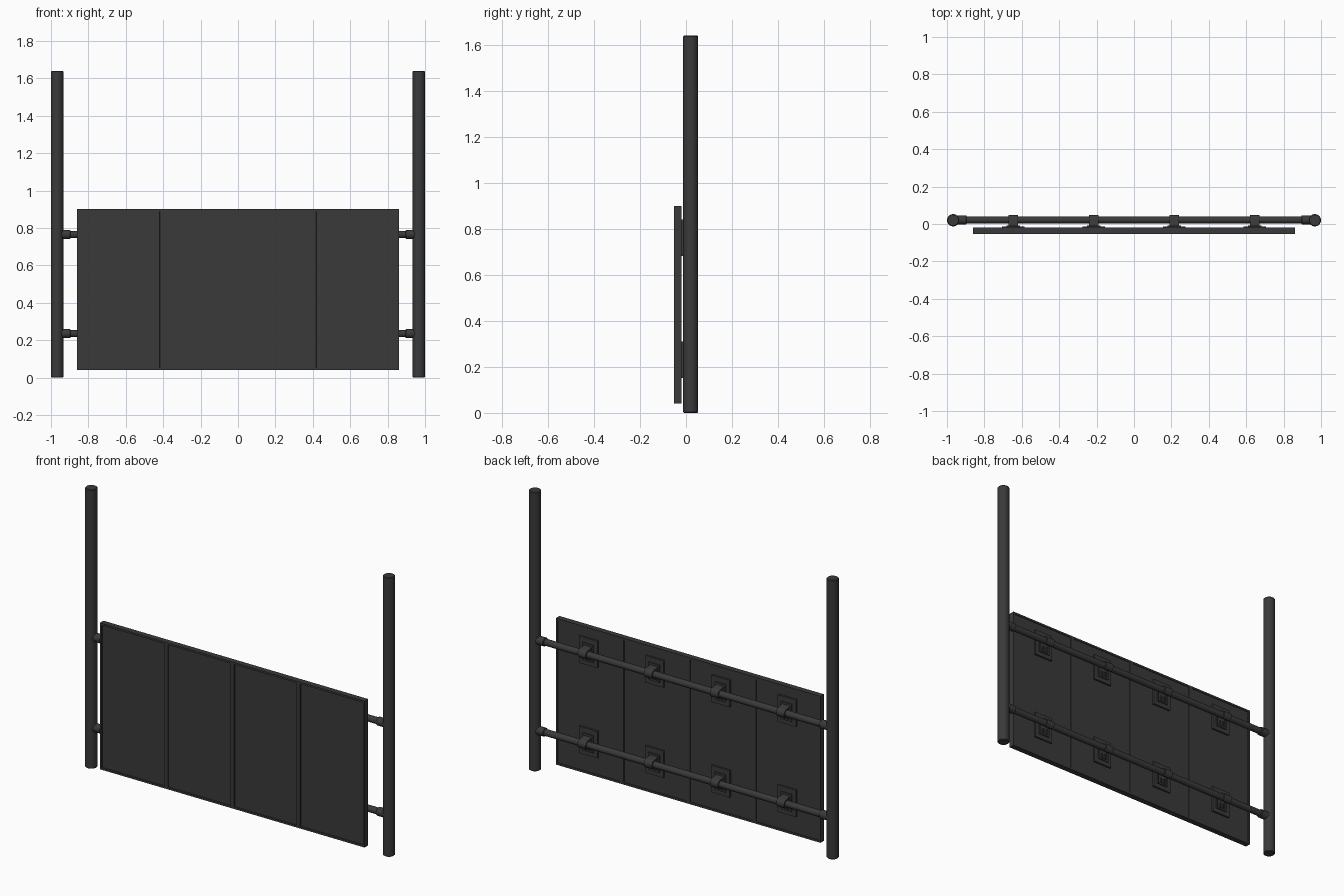
import bpy, bmesh, math
from mathutils import Matrix, Vector

if "Cube" in bpy.data.objects:
    bpy.data.objects.remove(bpy.data.objects["Cube"])

mat = bpy.data.materials.new("dark_grey")
mat.diffuse_color = (0.042, 0.042, 0.042, 1)
mat.use_nodes = True
mat.node_tree.nodes["Principled BSDF"].inputs["Base Color"].default_value = mat.diffuse_color

RAIL_Y, RAIL_R = 0.022, 0.019
RAIL_Z = (0.235, 0.765)
PANEL_X = (-0.645, -0.215, 0.215, 0.645)


def finish(name, bm, smooth=False):
    bmesh.ops.recalc_face_normals(bm, faces=bm.faces)
    me = bpy.data.meshes.new(name)
    bm.to_mesh(me)
    bm.free()
    ob = bpy.data.objects.new(name, me)
    bpy.context.collection.objects.link(ob)
    me.materials.append(mat)
    if smooth:
        bpy.ops.object.select_all(action='DESELECT')
        ob.select_set(True)
        bpy.context.view_layer.objects.active = ob
        bpy.ops.object.shade_smooth_by_angle(angle=math.radians(35))
    return ob


def add_box(bm, x, y, z):
    """Box from (min, max) pairs."""
    size = Vector([b - a for a, b in (x, y, z)])
    mid = Vector([(a + b) / 2 for a, b in (x, y, z)])
    m = Matrix.Translation(mid) @ Matrix.Diagonal((*size, 1))
    return bmesh.ops.create_cube(bm, size=1, matrix=m)


def tube(name, start, end, r, bevel=0.0):
    a, b = Vector(start), Vector(end)
    d = b - a
    bm = bmesh.new()
    rot = d.to_track_quat('Z', 'Y').to_matrix().to_4x4()
    bmesh.ops.create_cone(bm, cap_ends=True, segments=24, radius1=r, radius2=r,
                          depth=d.length, matrix=Matrix.Translation((a + b) / 2) @ rot)
    if bevel:
        rims = [e for e in bm.edges if any(len(f.verts) > 4 for f in e.link_faces)]
        bmesh.ops.bevel(bm, geom=rims, offset=bevel, segments=1, affect='EDGES')
    return finish(name, bm, True)


# Framed panels, recessed on the front and the back
def panel(x):
    bm = bmesh.new()
    add_box(bm, (x - 0.215, x + 0.215), (-0.053, -0.020), (0.04, 0.90))
    bm.normal_update()
    for sign, depth in ((-1, 0.006), (1, 0.004)):
        face = next(f for f in bm.faces if f.normal.y * sign > 0.9 and f.calc_area() > 0.3)
        bmesh.ops.inset_region(bm, faces=[face], thickness=0.016)
        bmesh.ops.inset_region(bm, faces=[face], thickness=0.001, depth=-depth)
    finish("panel", bm)


# Bracket: back plate, raised frame with ribs, hook over the rail
def bracket(x, z):
    bm = bmesh.new()
    add_box(bm, (x - 0.06, x + 0.06), (-0.026, -0.013), (z - 0.083, z + 0.075))
    for s in (-1, 1):
        a, b = sorted((x + s * 0.026, x + s * 0.036))
        add_box(bm, (a, b), (-0.014, -0.007), (z - 0.058, z + 0.045))
    for lo, hi in ((0.033, 0.045), (-0.058, -0.048)):
        add_box(bm, (x - 0.026, x + 0.026), (-0.014, -0.007), (z + lo, z + hi))
    for s in (-1, 1):
        add_box(bm, (x + s * 0.010 - 0.003, x + s * 0.010 + 0.003),
                (-0.014, -0.004), (z - 0.050, z - 0.018))
    finish("bracket_plate", bm)

    outer, inner = 0.0265, RAIL_R - 0.001
    angles = [math.radians(90 - 15 * i) for i in range(12)]
    arc = lambda r: [(RAIL_Y + r * math.cos(t), z + r * math.sin(t)) for t in angles]
    profile = [(-0.014, z + inner), (-0.014, z + outer + 0.006)]
    profile += arc(outer) + arc(inner)[::-1]
    bm = bmesh.new()
    face = bm.faces.new([bm.verts.new((x - 0.026, y, h)) for y, h in profile])
    ext = bmesh.ops.extrude_face_region(bm, geom=[face])
    bmesh.ops.translate(bm, vec=(0.052, 0, 0),
                        verts=[v for v in ext['geom'] if isinstance(v, bmesh.types.BMVert)])
    finish("rail_hook", bm, True)


for px in PANEL_X:
    panel(px)
    for rz in RAIL_Z:
        bracket(px, rz)

# Upright posts
for s in (-1, 1):
    tube("post", (s * 0.967, 0.02, 0), (s * 0.967, 0.02, 1.64), 0.033, 0.004)

# Horizontal rails with end sockets
for rz in RAIL_Z:
    tube("rail", (-0.95, RAIL_Y, rz), (0.95, RAIL_Y, rz), RAIL_R)
    for s in (-1, 1):
        tube("rail_socket", (s * 0.896, RAIL_Y, rz), (s * 0.955, RAIL_Y, rz), 0.0245, 0.003)
